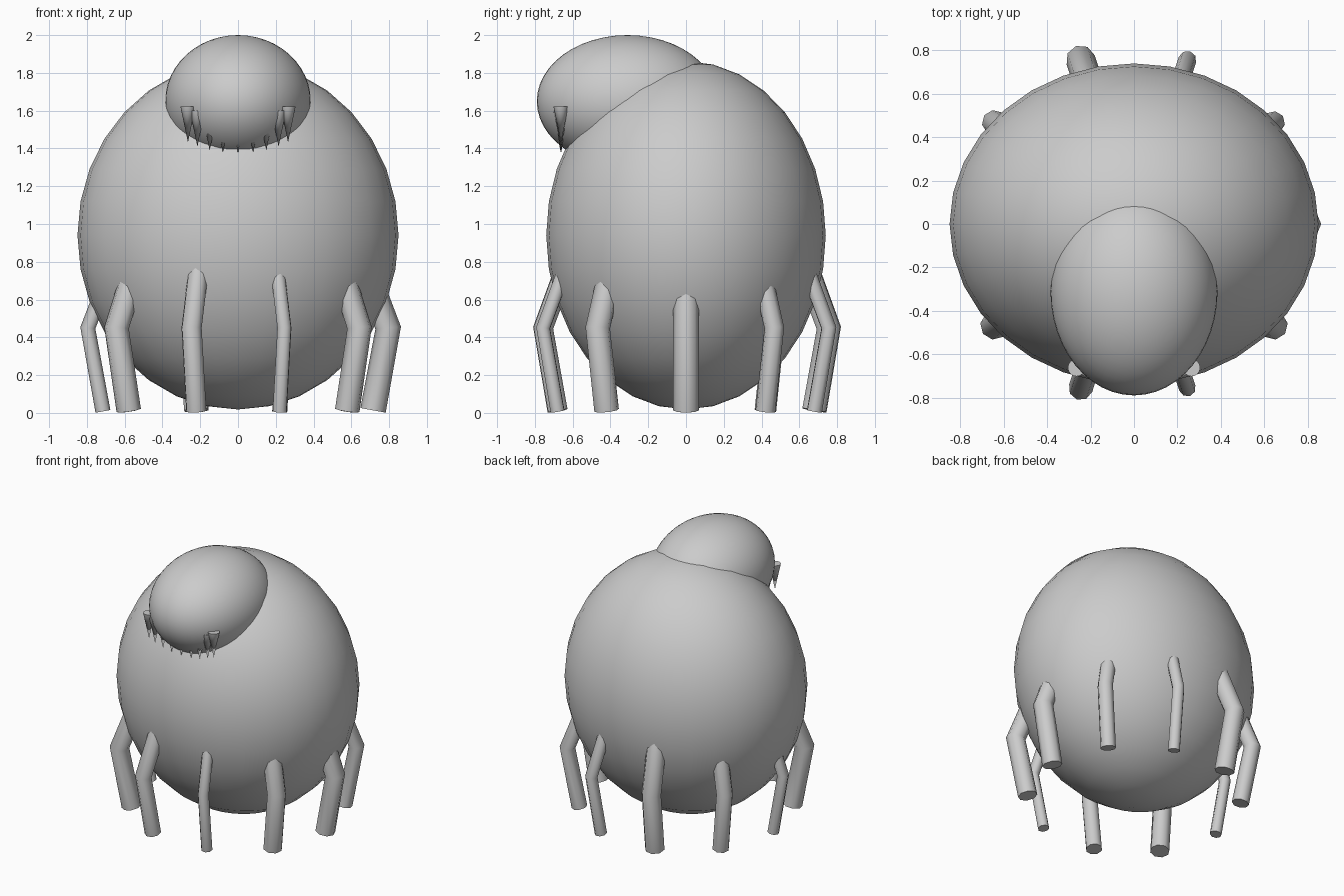
import bpy
import math
from mathutils import Vector

cube = bpy.data.objects.get("Cube")
if cube:
    bpy.data.objects.remove(cube)

grey = bpy.data.materials.new("plain_grey")
grey.use_nodes = True
grey.diffuse_color = (0.6, 0.6, 0.6, 1)
grey.node_tree.nodes["Principled BSDF"].inputs["Base Color"].default_value = (0.6, 0.6, 0.6, 1)


def finish(name, angle=60):
    """Name, colour and smooth the active object."""
    ob = bpy.context.object
    ob.name = name
    ob.data.materials.clear()
    ob.data.materials.append(grey)
    bpy.ops.object.shade_smooth_by_angle(angle=math.radians(angle))
    return ob


def ellipsoid(name, center, radii, segments):
    bpy.ops.mesh.primitive_uv_sphere_add(
        segments=segments, ring_count=segments // 2, radius=1, location=center)
    bpy.context.object.scale = radii
    bpy.ops.object.transform_apply(location=False, rotation=False, scale=True)
    finish(name)


def leg(name, angle, radius):
    """Bent tube: hip inside the body, knee outside, foot on the ground."""
    curve = bpy.data.curves.new(name, "CURVE")
    curve.dimensions = "3D"
    curve.bevel_depth = radius
    curve.bevel_resolution = 2
    curve.use_fill_caps = True
    path = curve.splines.new("POLY")
    path.points.add(2)
    for point, (reach, z) in zip(path.points, [(0.64, 0.85), (0.795, 0.45), (0.715, radius * 0.2)]):
        point.co = (reach * math.cos(angle), reach * math.sin(angle), z, 1)
    ob = bpy.data.objects.new(name, curve)
    bpy.context.collection.objects.link(ob)
    bpy.ops.object.select_all(action="DESELECT")
    ob.select_set(True)
    bpy.context.view_layer.objects.active = ob
    bpy.ops.object.convert(target="MESH")
    finish(name, 50)


def tooth(name, x, tip_z):
    """Cone pointing down, half sunk into the jaw."""
    height = 0.19
    bpy.ops.mesh.primitive_cone_add(
        vertices=16, radius1=0.04, radius2=0, depth=height,
        location=(x, -0.662, tip_z + height / 2), rotation=(math.pi, 0, 0))
    finish(name, 50)


# Body and head
ellipsoid("body", (0, 0, 0.94), (0.85, 0.74, 0.922), 32)
ellipsoid("head", (0, -0.31, 1.65), (0.385, 0.48, 0.35), 48)

# Ring of ten legs, uneven in thickness
leg_radii = [0.068, 0.053, 0.042, 0.068, 0.058, 0.04, 0.066, 0.056, 0.039, 0.066]
for i, r in enumerate(leg_radii):
    leg(f"leg_{i + 1}", math.tau * i / len(leg_radii), r)

# Row of teeth along the jaw
tooth("tooth_middle", 0, 1.375)
for i, (x, z) in enumerate([(0.08, 1.38), (0.15, 1.39), (0.215, 1.41), (0.265, 1.432)]):
    for side, sign in (("left", 1), ("right", -1)):
        tooth(f"tooth_{side}_{i + 1}", sign * x, z)
